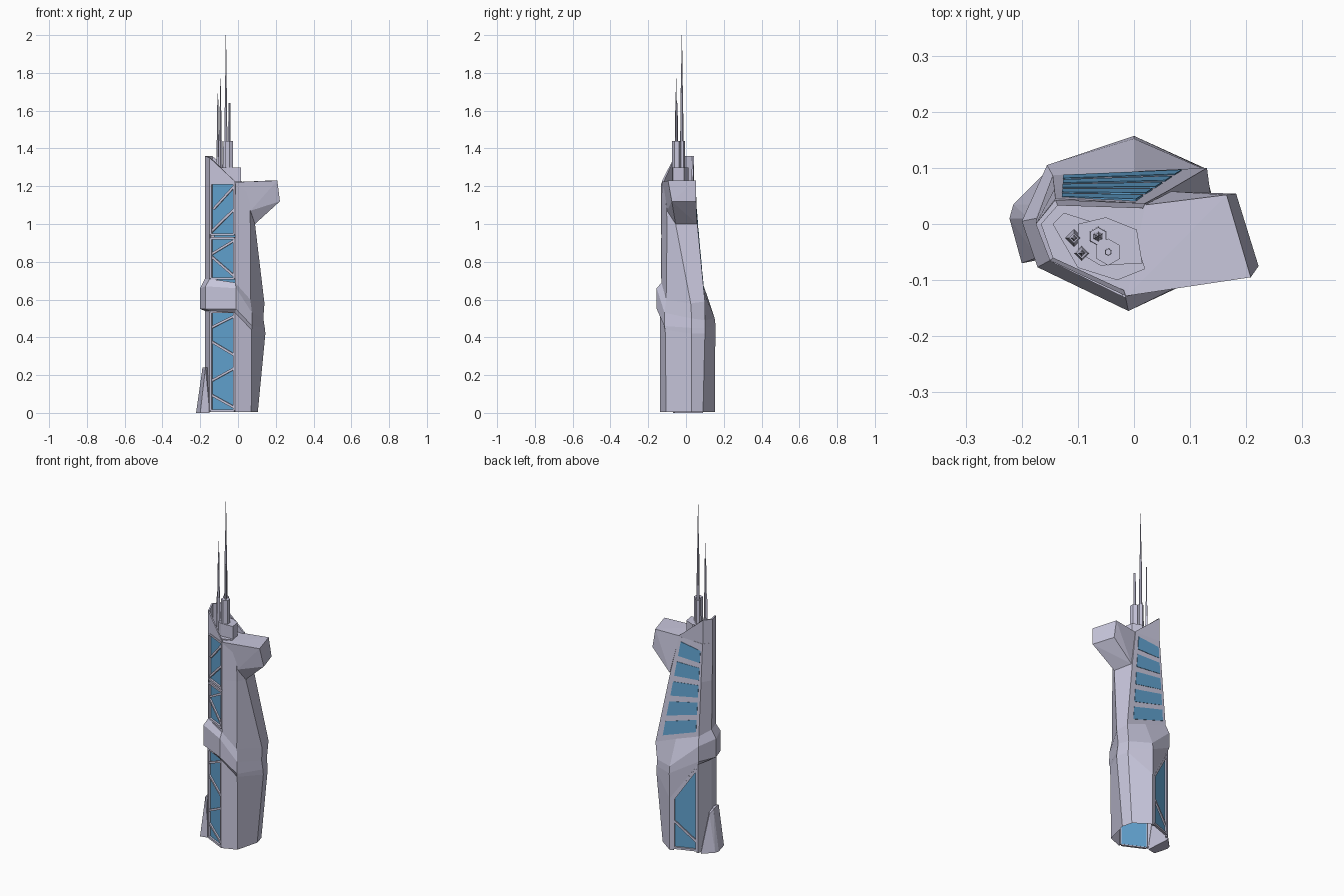
import bpy, bmesh
from mathutils import Vector as V

if "Cube" in bpy.data.objects:
    bpy.data.objects.remove(bpy.data.objects["Cube"])


def material(name, rgb):
    m = bpy.data.materials.new(name)
    m.diffuse_color = (*rgb, 1)
    m.use_nodes = True
    m.node_tree.nodes["Principled BSDF"].inputs["Base Color"].default_value = m.diffuse_color
    return m


glass = material("blue_glass", (0.12, 0.36, 0.62))
shell = material("pale_lilac", (0.58, 0.57, 0.72))


def finish(name, bm, mat=None):
    bmesh.ops.recalc_face_normals(bm, faces=bm.faces)
    me = bpy.data.meshes.new(name)
    bm.to_mesh(me)
    bm.free()
    ob = bpy.data.objects.new(name, me)
    bpy.context.collection.objects.link(ob)
    me.materials.append(mat or shell)
    return ob


def loft(name, rings, mat=None, bottom=True, top=True, skip=()):
    # skin between rings; sides listed in skip stay open
    bm = bmesh.new()
    vs = [[bm.verts.new(p) for p in r] for r in rings]
    n = len(rings[0])
    for lo, hi in zip(vs, vs[1:]):
        for i in range(n):
            j = (i + 1) % n
            if i not in skip:
                bm.faces.new((lo[i], lo[j], hi[j], hi[i]))
    if bottom:
        bm.faces.new(vs[0][::-1])
    if top:
        bm.faces.new(vs[-1])
    return finish(name, bm, mat)


def hull(name, pts):
    bm = bmesh.new()
    for p in pts:
        bm.verts.new(p)
    res = bmesh.ops.convex_hull(bm, input=bm.verts[:])
    bmesh.ops.delete(bm, geom=[g for g in res["geom_interior"] if isinstance(g, bmesh.types.BMVert)], context='VERTS')
    bmesh.ops.dissolve_limit(bm, angle_limit=0.02, verts=bm.verts[:], edges=bm.edges[:])
    return finish(name, bm)


def ring(xy, z):
    zs = z if isinstance(z, (list, tuple)) else [z] * len(xy)
    return [V((x, y, h)) for (x, y), h in zip(xy, zs)]


def at(quad, s, t):
    a, b, c, d = quad
    return a.lerp(b, s).lerp(d.lerp(c, s), t)


def panel(name, pts, normal, out, mat=None, depth=0.012):
    loft(name, [[p - normal * depth for p in pts], [p + normal * out for p in pts]], mat)


def bar(name, p, q, normal, w, out):
    side = (q - p).normalized().cross(normal) * w / 2
    panel(name, [p - side, q - side, q + side, p + side], normal, out)


def out_normal(quad):
    n = (quad[1] - quad[0]).cross(quad[3] - quad[0]).normalized()
    return n if n.dot(V((quad[0].x + quad[1].x, quad[0].y + quad[1].y, 0))) > 0 else -n


def glazing(name, quad, braces, w=0.012):
    # recessed glass sheet, surrounding frame and diagonal braces
    n = out_normal(quad)
    panel(name + "_glass", quad, n, -0.01, glass, 0.013)
    for i in range(4):
        bar(f"{name}_frame_{i}", quad[i], quad[(i + 1) % 4], n, w, 0.001)
    for i, (s0, t0, s1, t1) in enumerate(braces):
        bar(f"{name}_brace_{i}", at(quad, s0, t0), at(quad, s1, t1), n, 0.012, -0.002)


# Tower cross-sections, anticlockwise from the front-left corner
base = ring([(-.15, -.07), (-.015, -.138), (.07, -.105), (.105, .03), (.09, .09), (0, .154), (-.15, .1), (-.175, .01)], 0.006)
r1 = ring([(-.15, -.07), (-.015, -.138), (.072, -.11), (.145, .03), (.125, .1), (0, .154), (-.15, .1), (-.175, .01)],
          [.54, .53, .44, .42, .42, .31, .53, .54])
r2 = ring([(-.172, -.077), (-.01, -.155), (.075, -.115), (.142, .03), (.122, .1), (0, .157), (-.155, .105), (-.2, .005)],
          [.55, .55, .46, .45, .45, .46, .55, .55])
r3 = ring([(-.172, -.077), (-.01, -.155), (.074, -.114), (.134, .03), (.12, .1), (0, .152), (-.155, .105), (-.2, .005)],
          [.67, .66, .53, .5, .49, .5, .64, .66])
r4 = ring([(-.15, -.065), (-.015, -.13), (.065, -.105), (.14, .025), (.13, .1), (0, .094), (-.145, .087), (-.175, .01)],
          [.71, .69, .6, .58, .59, .64, .69, .71])
r5 = ring([(-.15, -.065), (-.015, -.13), (.065, -.1), (.09, -.055), (.062, .06), (-.04, .061), (-.142, .062), (-.175, .005)], 1.0)
r6 = ring([(-.15, -.065), (-.015, -.128), (.06, -.11), (.08, -.06), (.02, .037), (-.06, .041), (-.14, .045), (-.175, 0)], 1.22)
loft("lower_tower", [base, r1], bottom=False, top=False, skip=(0, 5))
loft("belt", [r1, r2, r3, r4], bottom=False, top=False)
loft("upper_tower", [r4, r5, r6], bottom=False, skip=(0,))

# Overhanging head on the right
hull("head", [(.165, .052, 1.23), (.208, -.095, 1.23), (.075, -.115, 1.222), (-.012, -.128, 1.222), (.02, .034, 1.222),
              (.182, .054, 1.12), (.222, -.075, 1.12), (.09, -.055, 1.0), (.066, .058, 1.0), (.066, -.1, 1.07)])

# Side foot
hull("side_foot", [(-.222, .01, 0), (-.2, -.07, 0), (-.215, .035, 0), (-.16, .09, 0), (-.15, -.06, 0),
                   (-.188, .01, .24), (-.172, -.06, .24), (-.178, .035, .22), (-.15, .0, .24)])

# Roof parapet, highest at the left and sloping down along front and back
rim = [(-.015, -.128, 1.225), (-.15, -.065, 1.35), (-.175, 0, 1.36), (-.14, .043, 1.36), (.02, .037, 1.225)]
inner = [(-.018, -.118), (-.144, -.06), (-.165, 0), (-.136, .033), (.016, .028)]
for i in range(4):
    o = [V(rim[i]), V(rim[i + 1])]
    n = [V((*inner[i + k], rim[i + k][2])) for k in (0, 1)]
    cap = [o[0], o[1], n[1], n[0]]
    loft(f"parapet_{i}", [[V((p.x, p.y, 1.21)) for p in cap], cap])


# Glazed front wall
def front_quad(z0, z1, y):
    return [V((-.144, y - .003, z0)), V((-.021, y - .063, z0)), V((-.021, y - .063, z1)), V((-.144, y - .003, z1))]


glazing("front_lower_window", front_quad(.012, .535, -.07),
        [(0, .16, 1, .03), (0, .3, 1, .43), (0, .7, 1, .56), (0, .84, 1, .96)])
glazing("front_middle_window", front_quad(.712, .925, -.065), [(0, .55, 1, .05), (0, .6, 1, .95)])
glazing("front_upper_window", front_quad(.945, 1.215, -.065), [(0, .05, 1, .5), (.1, .5, 1, .95)])

# Slanted window on the lower back left face, with the wall around it
f0, g0 = V((0, .154, 0)), V((-.15, .1, 0))


def side_pts(corners):
    return [f0.lerp(g0, s) + V((0, 0, z)) for s, z in corners]


opening = side_pts([(.14, .02), (.94, .02), (.94, .5), (.14, .31)])
sn = out_normal(opening)
glazing("back_lower_window", opening, [(0, .55, 1, .1)])
panel("back_window_pier", side_pts([(0, .006), (.14, .006), (.14, .345), (0, .31)]), sn, 0)
panel("back_window_jamb", side_pts([(.94, .006), (1, .006), (1, .53), (.94, .516)]), sn, 0)
panel("back_window_header", side_pts([(.14, .31), (.94, .5), (.94, .516), (.14, .341)]), sn, 0)

# Five window strips on the leaning back face
back = [V((-.145, .087, .68)), V((.13, .1, .58)), V((.02, .037, 1.24)), V((-.14, .044, 1.21))]
bn = out_normal(back)
for i in range(5):
    t = .07 + i * .184
    panel(f"back_window_{i}", [at(back, s, u) for s, u in ((.07, t), (.86, t), (.86, t + .13), (.07, t + .13))],
          bn, .003, glass)

# Roof plate and plinth
plate = [(-.145, 0), (-.1, -.078), (-.03, -.1), (.02, -.08), (.0, -.02), (-.125, .02)]
loft("roof_plate", [ring(plate, 1.21), ring(plate, 1.226)])
block = [(-.1, -.05), (-.06, -.074), (.015, -.07), (.005, -.01), (-.05, .012), (-.1, 0)]
loft("roof_plinth", [ring(block, 1.22), ring(block, 1.3)])


def mast(name, x, y, steps, sides=4):
    bm = bmesh.new()
    for z0, z1, ra, rb in steps:
        res = bmesh.ops.create_cone(bm, cap_ends=True, segments=sides, radius1=ra, radius2=rb, depth=z1 - z0)
        bmesh.ops.translate(bm, verts=res["verts"], vec=(x, y, (z0 + z1) / 2))
    finish(name, bm)


mast("mast_left", -.107, -.025, [(1.22, 1.34, .016, .009), (1.34, 1.69, .007, .002)])
mast("mast_front", -.093, -.052, [(1.22, 1.44, .014, .01), (1.44, 1.6, .007, .005), (1.6, 1.77, .004, .001)])
mast("mast_tall", -.064, -.022, [(1.22, 1.44, .018, .016), (1.44, 1.72, .009, .006), (1.72, 2.0, .005, .001)], 6)
mast("mast_short", -.046, -.05, [(1.22, 1.44, .024, .024), (1.44, 1.64, .007, .006)], 6)
